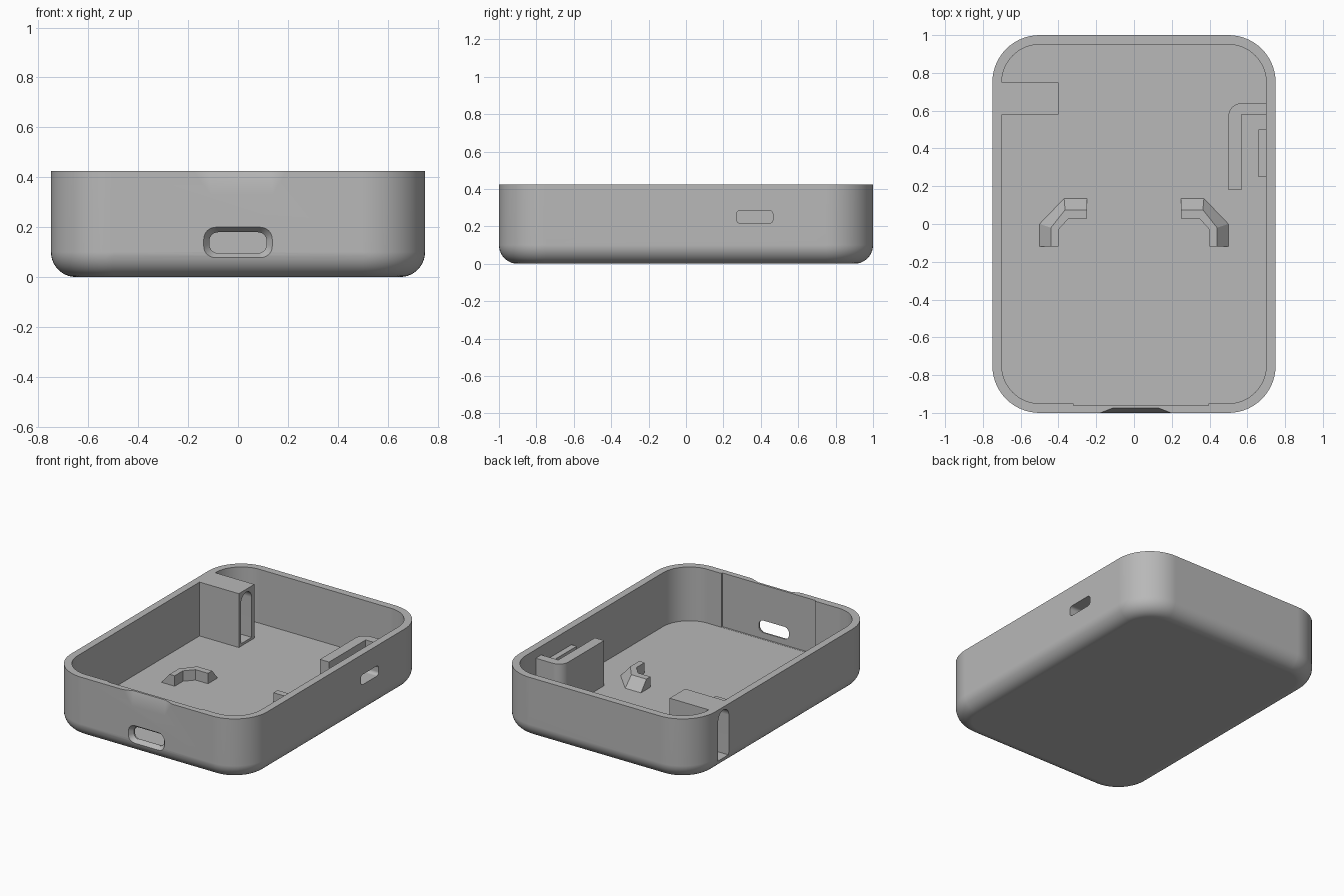
import bpy, bmesh, math

cube = bpy.data.objects.get("Cube")
if cube:
    bpy.data.objects.remove(cube, do_unlink=True)

grey = bpy.data.materials.new("plain grey")
grey.use_nodes = True
grey.diffuse_color = (0.48, 0.48, 0.48, 1)
grey.node_tree.nodes["Principled BSDF"].inputs["Base Color"].default_value = (0.48, 0.48, 0.48, 1)

FLOOR, TOP = 0.053, 0.425


def loft(name, loops):
    """Skin a solid through matching loops of points, capped at both ends."""
    bm = bmesh.new()
    rings = [[bm.verts.new(p) for p in loop] for loop in loops]
    n = len(rings[0])
    for a, b in zip(rings, rings[1:]):
        for i in range(n):
            j = (i + 1) % n
            bm.faces.new((a[i], a[j], b[j], b[i]))
    bm.faces.new(rings[0])
    bm.faces.new(rings[-1])
    bmesh.ops.recalc_face_normals(bm, faces=bm.faces)
    mesh = bpy.data.meshes.new(name)
    bm.to_mesh(mesh)
    bm.free()
    mesh.materials.append(grey)
    ob = bpy.data.objects.new(name, mesh)
    bpy.context.collection.objects.link(ob)
    return ob


def rounded(hx, hy, r, seg=14):
    """Rounded rectangle outline around the origin."""
    pts = []
    for k, (sx, sy) in enumerate(((1, 1), (-1, 1), (-1, -1), (1, -1))):
        for i in range(seg + 1):
            t = math.pi / 2 * (k + i / seg)
            pts.append((sx * (hx - r) + r * math.cos(t), sy * (hy - r) + r * math.sin(t)))
    return pts


def upright(name, outline, z0, z1):
    return loft(name, [[(x, y, z) for x, y in outline] for z in (z0, z1)])


def box(name, x0, x1, y0, y1, z0, z1):
    return upright(name, [(x0, y0), (x1, y0), (x1, y1), (x0, y1)], z0, z1)


def cut(cutter, *targets):
    """Subtract a cutter from the targets, then discard it."""
    cutter.hide_render = True
    for ob in targets:
        mod = ob.modifiers.new("cut", "BOOLEAN")
        mod.operation = "DIFFERENCE"
        mod.solver = "EXACT"
        mod.object = cutter
        bpy.context.view_layer.objects.active = ob
        bpy.ops.object.modifier_apply(modifier=mod.name)
    bpy.data.objects.remove(cutter, do_unlink=True)


# Open tray: filleted outside, straight cavity inside
def tray_ring(inset, z):
    return [(x, y, z) for x, y in rounded(0.75 - inset, 1 - inset, 0.25 - inset)]


fillet, steps = 0.1, 10
rings = []
for i in range(steps + 1):
    t = math.pi / 2 * i / steps
    rings.append(tray_ring(fillet * (1 - math.sin(t)), fillet * (1 - math.cos(t))))
rings += [tray_ring(0, TOP), tray_ring(0.05, TOP), tray_ring(0.05, FLOOR)]
tray = loft("tray_shell", rings)

# Strap block in the back corner, button boss on the opposite wall
block = box("strap_block", -0.7, -0.4, 0.58, 0.75, FLOOR, TOP)
boss = box("button_boss", 0.66, 0.7, 0.25, 0.5, FLOOR, 0.31)

# L-shaped guard wall with a rounded outer corner
guard = [(0.7, 0.64)]
for i in range(9):
    t = math.pi / 2 * (1 + i / 8)
    guard.append((0.57 + 0.07 * math.cos(t), 0.57 + 0.07 * math.sin(t)))
guard += [(0.5, 0.18), (0.57, 0.18), (0.57, 0.58), (0.7, 0.58)]
bracket = upright("guard_wall", guard, FLOOR, 0.365)

# Mirrored corner clips: sloped outside, flat on top, upright inside
outer = [(0.5, -0.12), (0.5, 0), (0.37, 0.135), (0.25, 0.135)]
middle = [(0.44, -0.12), (0.44, -0.02), (0.365, 0.075), (0.25, 0.075)]
inner = [(0.4, -0.12), (0.4, -0.03), (0.345, 0.03), (0.25, 0.03)]
clips = []
for side, s in (("left", 1), ("right", -1)):
    sections = [[(s * o[0], o[1], FLOOR), (s * m[0], m[1], 0.125),
                 (s * n[0], n[1], 0.125), (s * n[0], n[1], FLOOR)]
                for o, m, n in zip(outer, middle, inner)]
    clips.append(loft(side + "_corner_clip", sections))

# Shallow recess inside the front wall
cut(box("recess_cutter", -0.32, 0.395, -0.96, -0.9, FLOOR + 0.001, 0.5), tray)

# Flared port opening in the front
port = [(-1.01, 0.145, 0.069, 0.053), (-0.97, 0.115, 0.042, 0.035), (-0.9, 0.115, 0.042, 0.035)]
cut(loft("port_cutter", [[(x, y, z + 0.1375) for x, z in rounded(hx, hz, r, 6)]
                         for y, hx, hz, r in port]), tray)

# Sloped finger notch at the top of the front
cut(loft("notch_cutter", [
    [(-0.162, -1.02, 0.33), (0.192, -1.02, 0.33), (0.14, -1, 0.33), (-0.11, -1, 0.33)],
    [(-0.245, -1.02, 0.445), (0.26, -1.02, 0.445), (0.13, -0.97, 0.445), (-0.115, -0.97, 0.445)],
]), tray)

# Small button slot through the side wall and its boss
cut(loft("slot_cutter", [[(x, y + 0.3675, z + 0.25) for y, z in rounded(0.0975, 0.035, 0.022, 6)]
                         for x in (0.6, 0.8)]), tray, boss)

# Tall arched strap hole through the other side wall and the block
arch = [(0.603, 0.07)]
for i in range(13):
    t = math.pi * (1 - i / 12)
    arch.append((0.6615 + 0.0585 * math.cos(t), 0.346 + 0.0585 * math.sin(t)))
arch.append((0.72, 0.07))
cut(loft("arch_cutter", [[(x, y, z) for y, z in arch] for x in (-0.8, -0.3)]), tray, block)

# Smooth curved faces, keep hard edges
for ob in [tray, block, boss, bracket] + clips:
    bpy.ops.object.select_all(action="DESELECT")
    ob.select_set(True)
    bpy.context.view_layer.objects.active = ob
    bpy.ops.object.shade_smooth_by_angle(angle=math.radians(30))
    weighted = ob.modifiers.new("even_shading", "WEIGHTED_NORMAL")
    weighted.keep_sharp = True
